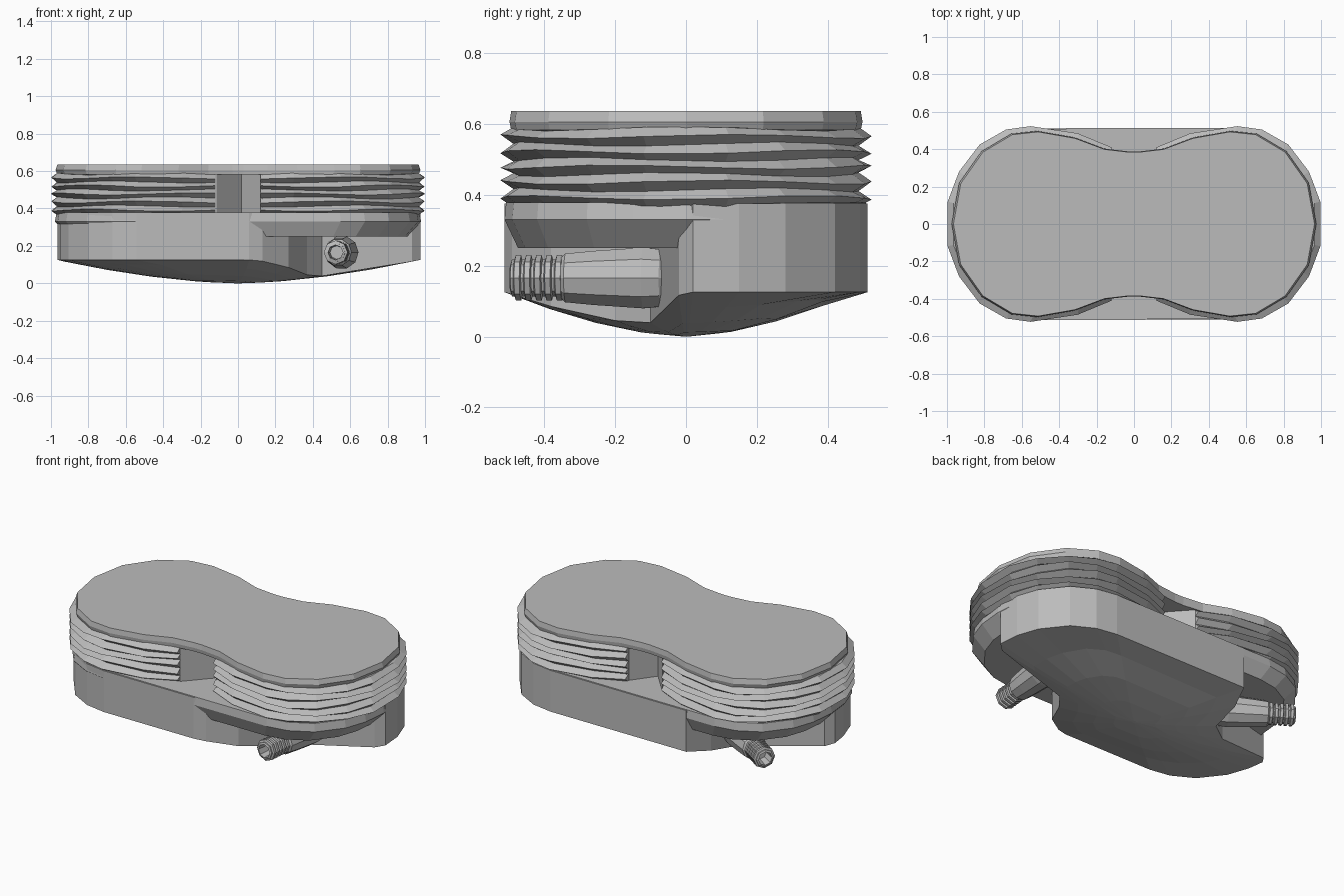
import bpy
from math import sin, cos, pi
from mathutils import Vector

cube = bpy.data.objects.get("Cube")
if cube:
    bpy.data.objects.remove(cube)

grey = bpy.data.materials.new("plain_grey")
grey.use_nodes = True
colour = (0.5, 0.5, 0.5, 1)
grey.diffuse_color = colour
grey.node_tree.nodes["Principled BSDF"].inputs["Base Color"].default_value = colour


def loft(name, rings):
    """Skin a stack of equal rings and cap both ends."""
    n = len(rings[0])
    verts = [p for ring in rings for p in ring]
    faces = [list(range(n))[::-1], list(range(len(verts) - n, len(verts)))]
    for k in range(len(rings) - 1):
        for i in range(n):
            j = (i + 1) % n
            faces.append([k * n + i, k * n + j, (k + 1) * n + j, (k + 1) * n + i])
    mesh = bpy.data.meshes.new(name)
    mesh.from_pydata(verts, [], faces)
    mesh.materials.append(grey)
    ob = bpy.data.objects.new(name, mesh)
    bpy.context.collection.objects.link(ob)
    return ob


def full_outline(quarter):
    """Counter-clockwise outline from points running from +x round to +y."""
    half = quarter + [(-x, y) for x, y in reversed(quarter)]
    return half + [(-x, -y) for x, y in half[1:-1]]


def level(outline, z, s=1.0):
    return [(x * s, y * s, z) for x, y in outline]


# Upper slab of the base, tapering inwards underneath
bend = [(0.965, 0.15), (0.92, 0.28), (0.81, 0.42), (0.68, 0.49), (0.55, 0.512)]
stadium = full_outline([(0.98, 0)] + bend)
loft("base_deck", [level(stadium, 0.25, 0.925), level(stadium, 0.33, 0.999),
                   level(stadium, 0.378, 0.99)])

# Lower base with two opposite corner notches and a shallow domed underside
back_notch = [(-0.36, 0.512), (-0.42, 0.36), (-0.43, 0.19), (-0.55, 0.1),
              (-0.93, 0), (-0.965, -0.05)]
front_notch = [(0.06, -0.512), (0.13, -0.49), (0.27, -0.38), (0.37, -0.2),
               (0.45, -0.1), (0.93, -0.02), (0.975, 0.02)]
notched = bend + back_notch + [(-x * 0.985, -y) for x, y in bend] + front_notch


def dome(s):
    ring = []
    for x, y in notched:
        x, y = x * s, y * s
        r = min(1, (x / 0.97) ** 2 + (y / 0.51) ** 2)
        ring.append((x, y, 0.125 * r ** 0.85))
    return ring


loft("base_body", [dome(s) for s in (0.02, 0.25, 0.5, 0.75, 1)] + [level(notched, 0.375)])

# Pair of ribbed bellows with flat inner sides
arc = [(0.12, 0.41), (0.3, 0.485), (0.55, 0.523), (0.68, 0.505), (0.82, 0.425),
       (0.93, 0.28), (0.99, 0.12)]
d_shape = arc + [(x, -y) for x, y in reversed(arc)]
RIBS, Z0, Z1 = 5, 0.37, 0.585
for name, sign in (("left_bellows", 1), ("right_bellows", -1)):
    rings = []
    for k in range(2 * RIBS + 1):
        f = 1.0 if k % 2 else 0.93
        z = Z0 + (Z1 - Z0) * k / (2 * RIBS)
        ring = [(sign * (0.12 + (x - 0.12) * (0.5 + f / 2) * 1.007), y * f,
                 z + 0.006 * sin(5 * i + k)) for i, (x, y) in enumerate(d_shape)]
        rings.append(ring[::sign])
    loft(name, rings[::-1])

# Centre core with a vertical valley at front and back
core = [(0.13, -0.39), (0.13, 0.39), (0.02, 0.24), (-0.115, 0.39),
        (-0.115, -0.39), (0.02, -0.24)]
loft("centre_core", [level(core, 0.37), level(core, 0.6)])

# Pinched top plate
waist = full_outline([(0.98, 0), (0.94, 0.22), (0.82, 0.39), (0.66, 0.485),
                      (0.52, 0.50), (0.32, 0.465), (0.16, 0.405), (0.03, 0.39)])
loft("top_plate", [level(waist, 0.582, 0.985), level(waist, 0.605, 0.995),
                   level(waist, 0.635, 0.985)])


def lathe(name, start, direction, profile, sides):
    """Rings of (distance, radius) along a level axis."""
    d = Vector(direction).normalized()
    across = d.cross(Vector((0, 0, 1)))
    rings = []
    for dist, r in profile:
        c = Vector(start) + d * dist
        rings.append([c + across * (r * cos(2 * pi * i / sides))
                      + Vector((0, 0, r * sin(2 * pi * i / sides)))
                      for i in range(sides)])
    return loft(name, rings[::-1])


# Hose fittings: swollen body and threaded, hollow spout
thread = [(0.28, 0.05)]
for k in range(5):
    d = 0.29 + 0.029 * k
    thread += [(d, 0.064), (d + 0.015, 0.064), (d + 0.019, 0.052), (d + 0.026, 0.052)]
thread += [(0.436, 0.04), (0.36, 0.036)]
body = [(-0.02, 0.06), (0.01, 0.085), (0.06, 0.09), (0.2, 0.08), (0.28, 0.072), (0.3, 0.05)]
for name, start, direction in (("front_fitting", (0.56, -0.06, 0.165), (-0.09, -1, 0)),
                               ("back_fitting", (-0.45, 0.17, 0.165), (-0.84, 0.54, 0))):
    lathe(name + "_body", start, direction, body, 10)
    lathe(name + "_thread", start, direction, thread, 8)

for ob in bpy.context.collection.objects:
    if ob.type == "MESH":
        bpy.context.view_layer.objects.active = ob
        ob.select_set(True)
        bpy.ops.object.mode_set(mode="EDIT")
        bpy.ops.mesh.select_all(action="SELECT")
        bpy.ops.mesh.normals_make_consistent(inside=False)
        bpy.ops.object.mode_set(mode="OBJECT")
        ob.select_set(False)
